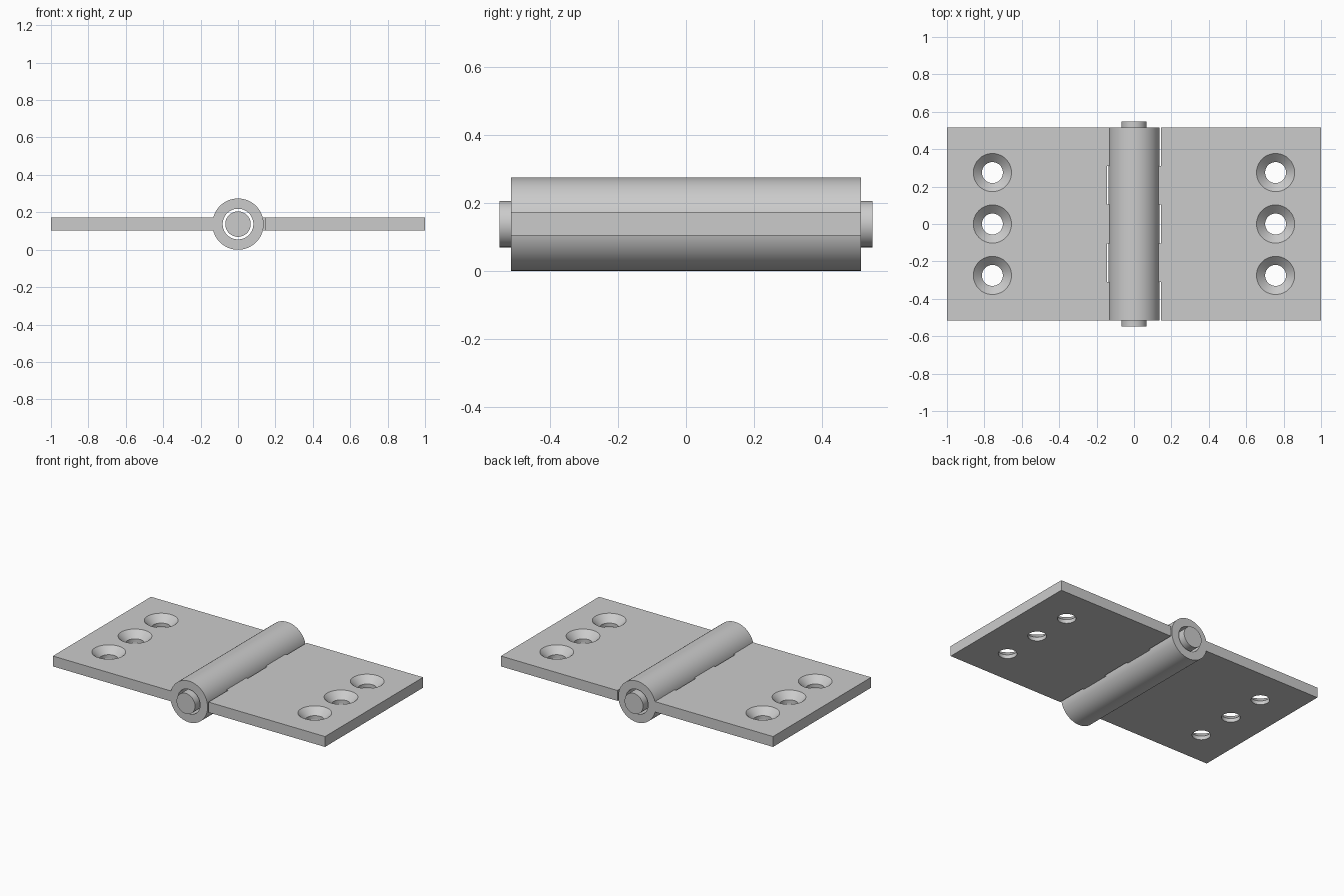
import bpy, bmesh, math
from mathutils import Matrix, Vector

cube = bpy.data.objects.get("Cube")
if cube:
    bpy.data.objects.remove(cube, do_unlink=True)

AXIS_Z = 0.137                  # height of the pin axis
R_OUT, R_BORE, R_PIN = 0.137, 0.082, 0.068
HALF_LEN, PIN_HALF = 0.515, 0.548
PLATE_LOW, PLATE_HIGH = 0.104, 0.173
EDGE_X, ROOT_X = 0.144, 0.11    # clearance edge and knuckle root
STEP = 2 * HALF_LEN / 5         # length of one knuckle

steel = bpy.data.materials.new("grey steel")
steel.use_nodes = True
colour = (0.6, 0.6, 0.6, 1)
steel.diffuse_color = colour
steel.node_tree.nodes["Principled BSDF"].inputs["Base Color"].default_value = colour

ALONG_Y = Matrix.Translation((0, 0, AXIS_Z)) @ Matrix.Rotation(math.pi / 2, 4, 'X')


def lathe(bm, profile, matrix, sides=64):
    """Revolve (radius, height) points around z; on-axis points become one vertex."""
    rings = []
    for r, h in profile:
        if r == 0:
            rings.append([bm.verts.new(matrix @ Vector((0, 0, h)))] * sides)
        else:
            angles = [2 * math.pi * i / sides for i in range(sides)]
            rings.append([bm.verts.new(matrix @ Vector((r * math.cos(a), r * math.sin(a), h)))
                          for a in angles])
    for k, low in enumerate(rings):
        high = rings[(k + 1) % len(rings)]
        if low[0] is low[1] and high[0] is high[1]:
            continue
        for i in range(sides):
            j = (i + 1) % sides
            corners = list(dict.fromkeys((low[i], low[j], high[j], high[i])))
            bm.faces.new(corners)


def make_object(name, bm):
    bmesh.ops.recalc_face_normals(bm, faces=bm.faces)
    mesh = bpy.data.meshes.new(name)
    bm.to_mesh(mesh)
    bm.free()
    mesh.materials.append(steel)
    obj = bpy.data.objects.new(name, mesh)
    bpy.context.collection.objects.link(obj)
    return obj


def combine(obj, tool, operation):
    mod = obj.modifiers.new(operation.lower(), 'BOOLEAN')
    mod.operation, mod.solver, mod.object = operation, 'EXACT', tool
    bpy.context.view_layer.objects.active = obj
    bpy.ops.object.modifier_apply(modifier=mod.name)
    bpy.data.objects.remove(tool, do_unlink=True)


def smooth(obj):
    obj.data.shade_smooth()
    obj.data.set_sharp_from_angle(angle=math.radians(30))


def leaf(name, side, knuckles):
    # Plate outline, reaching into the barrel only at its own knuckles
    outline = [(1, -HALF_LEN), (1, HALF_LEN)]
    for k in reversed(range(5)):
        x = ROOT_X if k in knuckles else EDGE_X
        outline += [(x, -HALF_LEN + (k + 1) * STEP), (x, -HALF_LEN + k * STEP)]
    bm = bmesh.new()
    base = bm.faces.new([bm.verts.new((side * x, y, PLATE_LOW)) for x, y in outline])
    top = bmesh.ops.extrude_face_region(bm, geom=[base])["geom"]
    bmesh.ops.translate(bm, vec=(0, 0, PLATE_HIGH - PLATE_LOW),
                        verts=[v for v in top if isinstance(v, bmesh.types.BMVert)])
    plate = make_object(name, bm)

    # Knuckle tubes
    bm = bmesh.new()
    for k in knuckles:
        a, b = -HALF_LEN + k * STEP, -HALF_LEN + (k + 1) * STEP
        lathe(bm, [(R_BORE, a), (R_OUT, a), (R_OUT, b), (R_BORE, b)], ALONG_Y)
    combine(plate, make_object("knuckle_tubes", bm), 'UNION')

    # Countersunk screw holes
    bm = bmesh.new()
    for y in (-0.275, 0, 0.275):
        lathe(bm, [(0, 0), (0.056, 0), (0.056, 0.129), (0.102, PLATE_HIGH),
                   (0.102, 0.3), (0, 0.3)], Matrix.Translation((side * 0.757, y, 0)))
    combine(plate, make_object("screw_hole_cutter", bm), 'DIFFERENCE')
    smooth(plate)


leaf("right_leaf", -1, (0, 2, 4))
leaf("left_leaf", 1, (1, 3))

# Hinge pin
bm = bmesh.new()
lathe(bm, [(0, -PIN_HALF), (R_PIN, -PIN_HALF), (R_PIN, PIN_HALF), (0, PIN_HALF)], ALONG_Y)
smooth(make_object("hinge_pin", bm))
